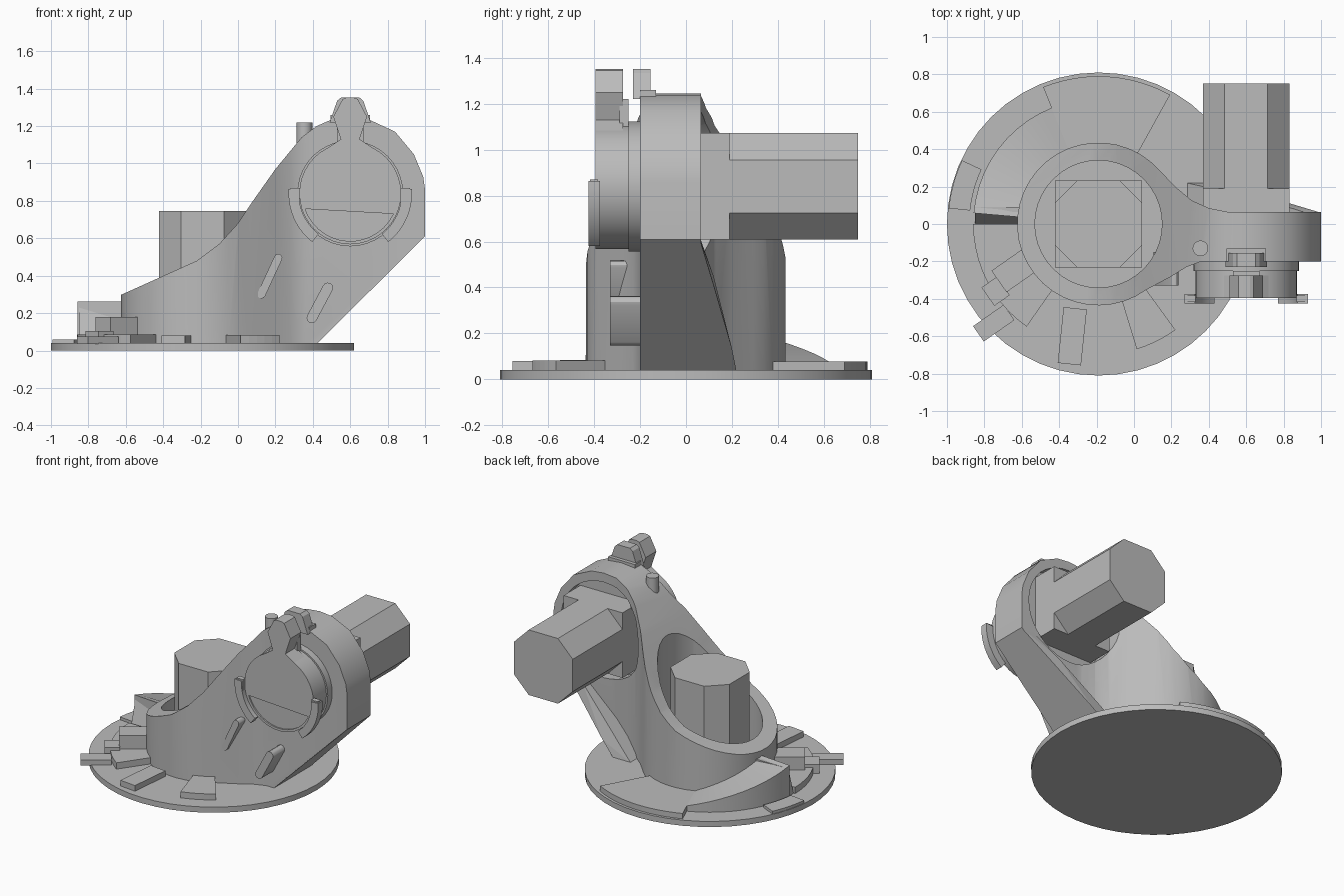
import bpy, bmesh
from math import sin, cos, radians, pi
from mathutils import Vector, Matrix

old = bpy.data.objects.get("Cube")
if old:
    bpy.data.objects.remove(old, do_unlink=True)

GREY = (0.5, 0.5, 0.5, 1)
mat = bpy.data.materials.new("plain grey")
mat.use_nodes = True
mat.diffuse_color = GREY
mat.node_tree.nodes["Principled BSDF"].inputs["Base Color"].default_value = GREY

CUP = (-0.19, 0.0)      # vertical axis, x and y
HEAD = (0.6, 0.84)      # horizontal axis, x and z


def finish(name, bm):
    bmesh.ops.recalc_face_normals(bm, faces=bm.faces)
    mesh = bpy.data.meshes.new(name)
    bm.to_mesh(mesh)
    bm.free()
    mesh.materials.append(mat)
    ob = bpy.data.objects.new(name, mesh)
    bpy.context.collection.objects.link(ob)
    return ob


def prism(name, pts, axis, lo, hi):
    """Extrude a flat outline along y or z."""
    bm = bmesh.new()
    put = (lambda p, t: (p[0], t, p[1])) if axis == "y" else (lambda p, t: (p[0], p[1], t))
    a = [bm.verts.new(put(p, lo)) for p in pts]
    b = [bm.verts.new(put(p, hi)) for p in pts]
    bm.faces.new(a)
    bm.faces.new(b)
    for i in range(len(a)):
        j = (i + 1) % len(a)
        bm.faces.new((a[i], a[j], b[j], b[i]))
    return finish(name, bm)


def arc(c, r, a0, a1, n):
    return [(c[0] + r * cos(radians(a0 + (a1 - a0) * i / n)),
             c[1] + r * sin(radians(a0 + (a1 - a0) * i / n))) for i in range(n + 1)]


def circle(c, r, n=40):
    return arc(c, r, 0, 360, n)[:-1]


def band(c, r0, r1, a0, a1, n=10):
    return arc(c, r1, a0, a1, n) + arc(c, r0, a1, a0, n)


def hull(name, pts):
    bm = bmesh.new()
    for p in pts:
        bm.verts.new(p)
    bmesh.ops.convex_hull(bm, input=bm.verts)
    bmesh.ops.dissolve_limit(bm, angle_limit=0.02, verts=bm.verts, edges=bm.edges)
    return finish(name, bm)


def boolean(ob, cutter, how):
    m = ob.modifiers.new("cut", "BOOLEAN")
    m.operation, m.object, m.solver = how, cutter, "EXACT"
    bpy.context.view_layer.objects.active = ob
    bpy.ops.object.modifier_apply(modifier=m.name)
    bpy.data.objects.remove(cutter, do_unlink=True)


def box(name, centre, size, turn=0):
    bm = bmesh.new()
    bmesh.ops.create_cube(bm, size=1)
    bm.transform(Matrix.Translation(centre) @ Matrix.Rotation(radians(turn), 4, "Z")
                 @ Matrix.Diagonal((*size, 1)))
    return finish(name, bm)


def chamfered(c, h=0.232, k=0.115):
    s = [(h, k), (k, h), (-k, h), (-h, k), (-h, -k), (-k, -h), (k, -h), (h, -k)]
    return [(c[0] + x, c[1] + y) for x, y in s]


smooth = []

# Base disc
smooth.append(prism("base_disc", circle(CUP, 0.81, 48), "z", 0, 0.04))

# Main casting: front silhouette crossed with the plan outline
side = [(-0.66, 0.03), (-0.66, 0.285), (-0.62, 0.3), (-0.22, 0.48), (-0.1, 0.57), (0, 0.68),
        (0.08, 0.8), (0.2, 0.97), (0.34, 1.14), (0.42, 1.2), (0.5, 1.235), (0.6, 1.245),
        (0.7, 1.235), (0.84, 1.17), (0.94, 1.05), (0.99, 0.93), (1, 0.86), (1, 0.61), (0.41, 0.03)]
plan = arc(CUP, 0.435, 42, 306, 30) + [
    (0.2, -0.28), (0.28, -0.23), (0.36, -0.2), (1.1, -0.2), (1.1, 0.065), (0.5, 0.065),
    (0.4, 0.085), (0.31, 0.125), (0.22, 0.2)]
body = prism("elbow_casting", side, "y", -0.6, 0.6)
boolean(body, prism("plan_cutter", plan, "z", -0.2, 1.5), "INTERSECT")
boolean(body, prism("cup_cutter", circle(CUP, 0.34), "z", 0.06, 1.5), "DIFFERENCE")
boolean(body, prism("head_cutter", circle(HEAD, 0.34), "y", 0.0, 0.7), "DIFFERENCE")
smooth.append(body)

# Tapered web beneath the arm
hull("under_web", [(0.42, -0.2, 0.035), (0.42, 0.22, 0.035), (0.52, 0.2, 0.135),
                   (0.8, 0.12, 0.412), (1, -0.19, 0.61), (1, 0.06, 0.61),
                   (0.28, -0.2, 0.035), (0.28, 0.22, 0.035), (0.92, -0.19, 0.62),
                   (0.92, 0.06, 0.62), (0.73, 0.12, 0.45)])

# Two identical motors on square mounts
prism("lower_motor", chamfered(CUP), "z", 0.18, 0.745)
box("lower_motor_mount", (*CUP, 0.115), (0.464, 0.464, 0.13))
prism("upper_motor", chamfered(HEAD), "y", 0.19, 0.75)
box("upper_motor_mount", (HEAD[0], 0.09, HEAD[1]), (0.464, 0.2, 0.464))

# Front collar and output face
smooth.append(prism("collar_flange", circle(HEAD, 0.283), "y", -0.25, -0.18))
neck = prism("collar_neck", circle(HEAD, 0.272), "y", -0.395, -0.24)
lower_half = [(0.36, 0.757), (0.84, 0.73)] + arc(HEAD, 0.255, -26, -161, 14)
boolean(neck, prism("face_cutter", lower_half, "y", -0.5, -0.385), "DIFFERENCE")
smooth.append(neck)

# Clips on both sides of the collar
for name, a0, a1 in (("left_clip", -52, 4), ("right_clip", 176, 232)):
    smooth.append(prism(name, band(HEAD, 0.275, 0.33, a0, a1), "y", -0.425, -0.375))
box("left_clip_lug", (0.895, -0.4, 0.83), (0.05, 0.035, 0.08))
box("right_clip_lug", (0.305, -0.4, 0.83), (0.05, 0.035, 0.08))

# Lever, its foot and the catch on top of the head
prism("lever", [(0.46, 1.07), (0.55, 1.13), (0.51, 1.25), (0.56, 1.345), (0.58, 1.352),
                (0.62, 1.352), (0.64, 1.345), (0.69, 1.25), (0.65, 1.13), (0.74, 1.07)],
      "y", -0.395, -0.275)
prism("lever_foot", [(0.53, 1.08), (0.53, 1.22), (0.67, 1.22), (0.67, 1.08)],
      "y", -0.29, -0.25)
catch = [(0.49, 1.22), (0.53, 1.335), (0.55, 1.352), (0.65, 1.352), (0.67, 1.335), (0.71, 1.22)]
prism("catch", catch, "y", -0.23, -0.155)
box("catch_foot", (0.6, -0.165, 1.245), (0.21, 0.07, 0.03))

# Locating pin
smooth.append(prism("pin", circle((0.355, -0.13), 0.042, 16), "z", 1.05, 1.22))


# Two slanted rounded lugs on the front of the arm
def lug(name, p, q, r):
    d = Vector(q) - Vector(p)
    a = Vector((1, 0)).angle_signed(d) * -180 / pi
    pts = arc(q, r, a - 90, a + 90, 6) + arc(p, r, a + 90, a + 270, 6)
    smooth.append(prism(name, pts, "y", -0.33, -0.15))


lug("upper_lug", (0.125, 0.3), (0.215, 0.495), 0.022)
lug("lower_lug", (0.395, 0.175), (0.48, 0.335), 0.028)

# Raised pads on the base
prism("rear_pad", band(CUP, 0.42, 0.79, 61, 112, 12), "z", 0.03, 0.078)
prism("front_left_pad", band(CUP, 0.4, 0.7, 287, 306, 5), "z", 0.03, 0.083)
prism("right_pad", band(CUP, 0.42, 0.67, 180, 235, 10), "z", 0.03, 0.085)
prism("rim_pad", band(CUP, 0.69, 0.805, 155, 174, 5), "z", 0.03, 0.06)

# Spiral ramp rising around the back right of the cup
bm = bmesh.new()
rows = []
for i in range(11):
    a = radians(112 + 63 * i / 10)
    top = 0.078 + 0.185 * i / 10
    rows.append([bm.verts.new((CUP[0] + r * cos(a), CUP[1] + r * sin(a), z))
                 for r, z in ((0.42, 0.03), (0.67, 0.03), (0.67, top), (0.42, top))])
for r0, r1 in zip(rows, rows[1:]):
    for k in range(4):
        m = (k + 1) % 4
        bm.faces.new((r0[k], r0[m], r1[m], r1[k]))
bm.faces.new(rows[0])
bm.faces.new(rows[-1])
smooth.append(finish("spiral_ramp", bm))
hull("ramp_end", [(x, y, z) for x in (-0.85, -0.61)
                  for y, z in ((0.09, 0.03), (0.09, 0.255), (0.065, 0.255), (0, 0.03))])

# Small blocks around the front right of the base
box("step_block", (-0.64, -0.25, 0.11), (0.2, 0.14, 0.14), 35)
box("low_block", (-0.74, -0.36, 0.07), (0.1, 0.12, 0.07), 35)
box("outer_plate", (-0.75, -0.53, 0.055), (0.2, 0.1, 0.04), 35)
box("front_plate", (-0.33, -0.6, 0.055), (0.125, 0.3, 0.05), -6)

# Smooth the round parts, keeping edges crisp
bpy.ops.object.select_all(action="DESELECT")
for ob in smooth:
    ob.select_set(True)
bpy.context.view_layer.objects.active = smooth[0]
bpy.ops.object.shade_smooth_by_angle(angle=radians(30))
